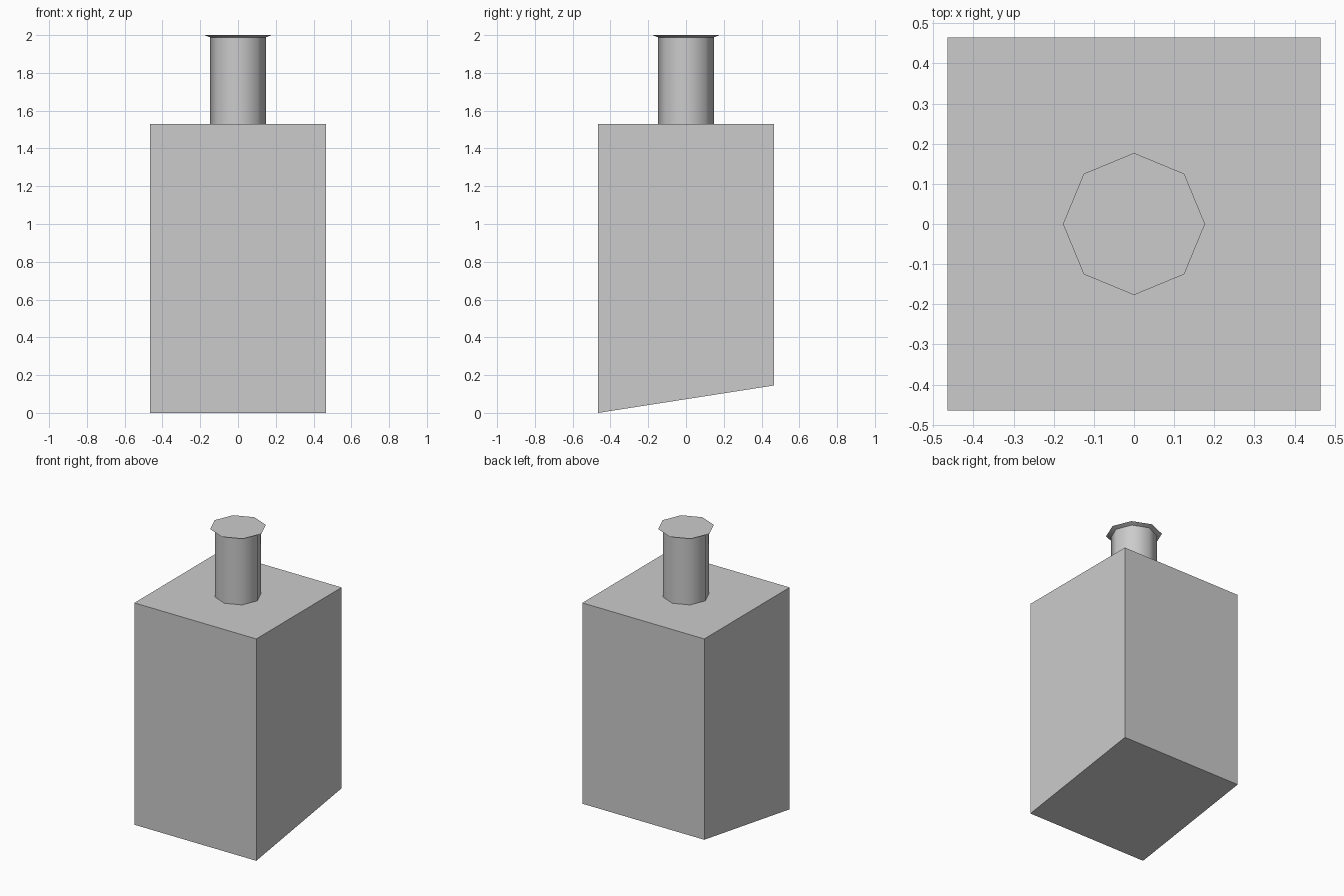
import bpy, bmesh
from math import cos, sin, pi, radians

if "Cube" in bpy.data.objects:
    bpy.data.objects.remove(bpy.data.objects["Cube"])

def add_object(name, bm):
    bmesh.ops.recalc_face_normals(bm, faces=bm.faces)
    mesh = bpy.data.meshes.new(name)
    bm.to_mesh(mesh)
    bm.free()
    obj = bpy.data.objects.new(name, mesh)
    bpy.context.collection.objects.link(obj)
    return obj

HALF, TOP, BACK_RISE = 0.465, 1.53, 0.145

# Chimney stack: box whose underside follows the roof slope
bm = bmesh.new()
bmesh.ops.create_cube(bm, size=2 * HALF)
for v in bm.verts:
    if v.co.z > 0:
        v.co.z = TOP
    else:
        v.co.z = BACK_RISE if v.co.y > 0 else 0
add_object("chimney_stack", bm)

# Flue pipe: octagonal tube with a thin flared lid
SIDES = 8
profile = [(0.147, TOP), (0.147, 1.988), (0.177, 2.0)]
bm = bmesh.new()
rings = [[bm.verts.new((r * cos(2 * pi * i / SIDES), r * sin(2 * pi * i / SIDES), z))
          for i in range(SIDES)] for r, z in profile]
for low, high in zip(rings, rings[1:]):
    for i in range(SIDES):
        j = (i + 1) % SIDES
        bm.faces.new((low[i], low[j], high[j], high[i]))
bm.faces.new(rings[0][::-1])
bm.faces.new(rings[-1])
pipe = add_object("flue_pipe", bm)

# Smooth the tube sides, keep the lid edges sharp
bpy.context.view_layer.objects.active = pipe
pipe.select_set(True)
bpy.ops.object.shade_smooth_by_angle(angle=radians(50))
